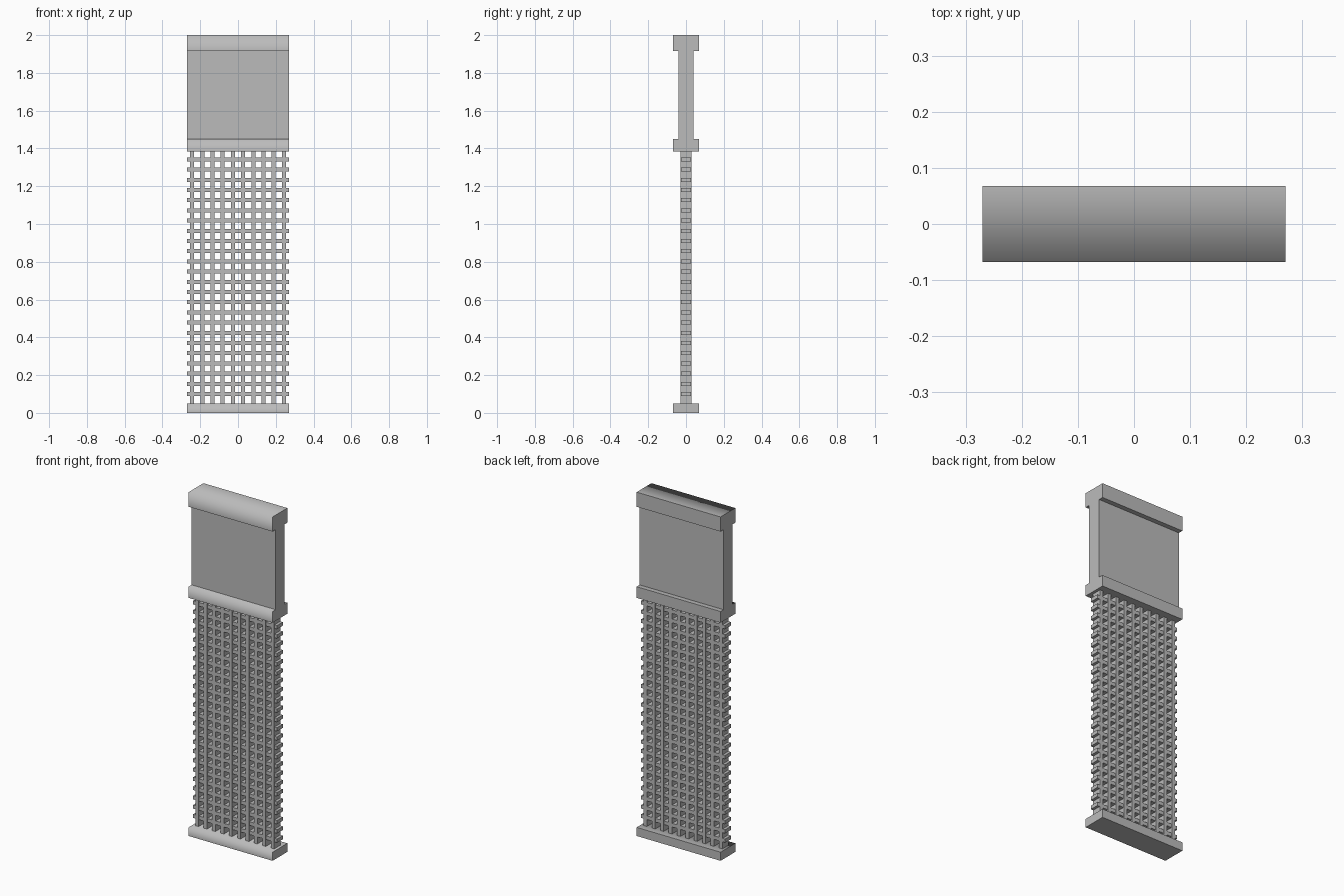
import bpy
import bmesh

old = bpy.data.objects.get("Cube")
if old:
    bpy.data.objects.remove(old, do_unlink=True)

grey = bpy.data.materials.new("plain grey")
grey.use_nodes = True
grey.diffuse_color = (0.5, 0.5, 0.5, 1)
grey.node_tree.nodes["Principled BSDF"].inputs["Base Color"].default_value = (0.5, 0.5, 0.5, 1)

HALF_W = 0.27


def add_box(bm, x0, x1, y0, y1, z0, z1):
    verts = bmesh.ops.create_cube(bm, size=1)["verts"]
    for v in verts:
        v.co.x = x1 if v.co.x > 0 else x0
        v.co.y = y1 if v.co.y > 0 else y0
        v.co.z = z1 if v.co.z > 0 else z0
    return verts


def finish(name, bm):
    mesh = bpy.data.meshes.new(name)
    bm.to_mesh(mesh)
    bm.free()
    mesh.materials.append(grey)
    obj = bpy.data.objects.new(name, mesh)
    bpy.context.collection.objects.link(obj)
    return obj


def rail(name, z0, z1, depth):
    """Crosswise rail whose top blends softly into its front."""
    bm = bmesh.new()
    add_box(bm, -HALF_W, HALF_W, -depth, depth, z0, z1)
    for e in bm.edges:
        soft = all(v.co.y < 0 and v.co.z > (z0 + z1) / 2 for v in e.verts)
        e.smooth = soft
    for f in bm.faces:
        f.smooth = True
    finish(name, bm)


# Solid rails
rail("bottom_rail", 0, 0.05, 0.068)
rail("middle_rail", 1.385, 1.45, 0.068)
rail("top_rail", 1.915, 2.0, 0.068)

# Solid upper panel
bm = bmesh.new()
add_box(bm, -HALF_W, HALF_W, -0.04, 0.04, 1.45, 1.915)
finish("upper_panel", bm)

# Open lattice: uprights and crossbars
PITCH = 0.054
BAR = 0.0105
bm = bmesh.new()
for i in range(10):
    x = (i - 4.5) * PITCH
    add_box(bm, x - BAR, x + BAR, -0.03, 0.028, 0.05, 1.385)
finish("lattice_uprights", bm)

bm = bmesh.new()
for i in range(24):
    z = 0.1 + i * PITCH
    add_box(bm, -HALF_W, HALF_W, -0.027, 0.026, z - BAR, z + BAR)
finish("lattice_crossbars", bm)
